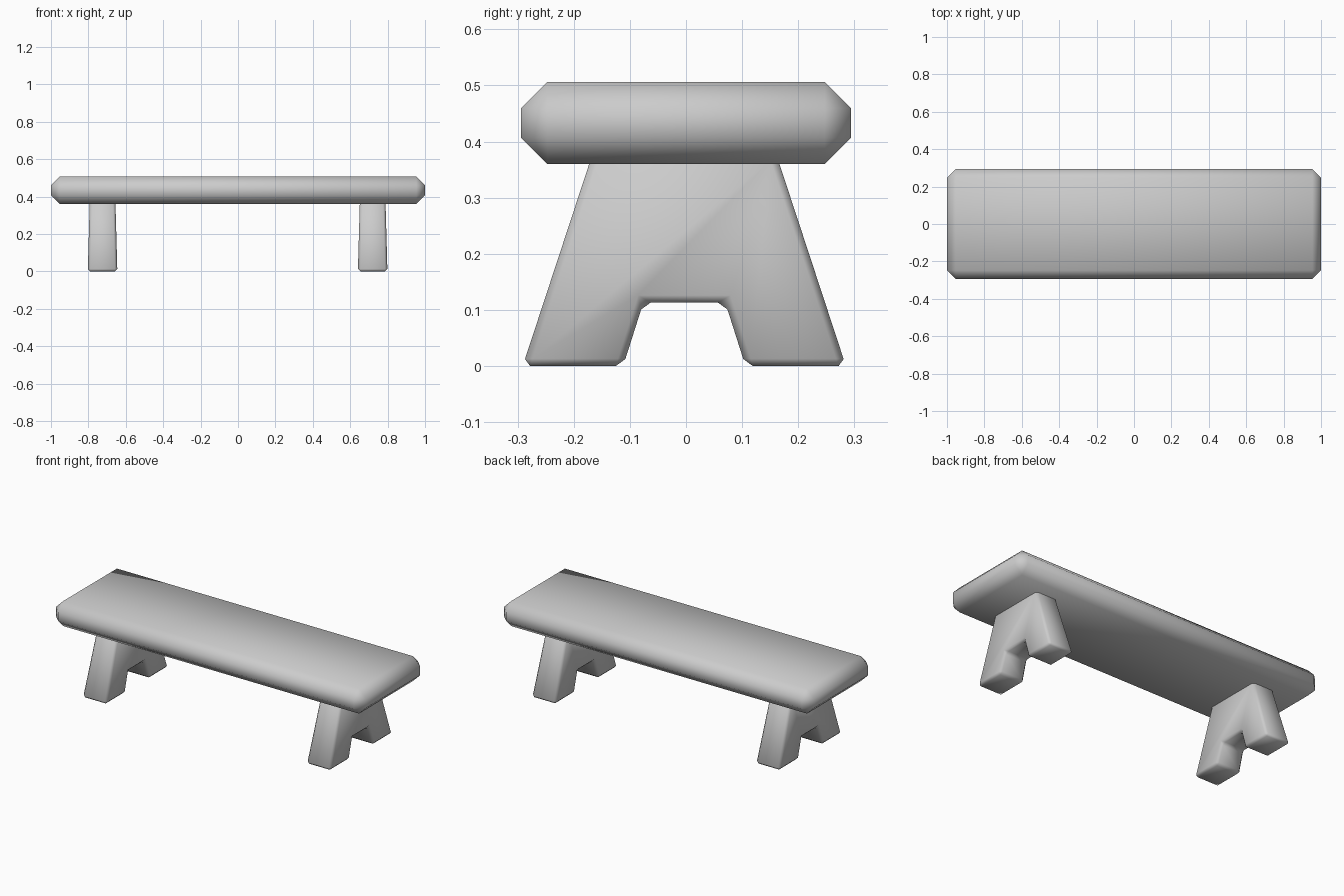
import bpy, bmesh

if "Cube" in bpy.data.objects:
    bpy.data.objects.remove(bpy.data.objects["Cube"])

def finish(bm, name, width):
    bmesh.ops.recalc_face_normals(bm, faces=bm.faces)
    mesh = bpy.data.meshes.new(name)
    bm.to_mesh(mesh)
    bm.free()
    mesh.shade_smooth()
    obj = bpy.data.objects.new(name, mesh)
    bpy.context.collection.objects.link(obj)
    bev = obj.modifiers.new("chamfer", 'BEVEL')
    bev.width = width
    bev.segments = 1
    bev.limit_method = 'ANGLE'
    bev.angle_limit = 0.5
    return obj

# Seat: thick plank with chamfered edges
bm = bmesh.new()
bmesh.ops.create_cube(bm, size=1)
for v in bm.verts:
    v.co = (v.co.x * 2, v.co.y * 0.588, 0.433 + v.co.z * 0.146)
finish(bm, "seat", 0.066 / 2 ** 0.5)

# Legs: splayed trestle profile (y, z) with a notch, thinner towards the top
HALF = [(0.288, 0), (0.163, 0.38)]
NOTCH = [(0.109, 0), (0.073, 0.113)]
profile = (HALF + [(-y, z) for y, z in reversed(HALF)]
           + [(-y, z) for y, z in NOTCH] + list(reversed(NOTCH)))

def leg(name, x):
    bm = bmesh.new()
    rings = []
    for side in (-1, 1):
        rings.append([bm.verts.new((x + side * (0.079 - 0.028 * z), y - 0.003, z))
                      for y, z in profile])
    n = len(profile)
    bm.faces.new(rings[0])
    bm.faces.new(rings[1])
    for i in range(n):
        j = (i + 1) % n
        bm.faces.new((rings[0][i], rings[0][j], rings[1][j], rings[1][i]))
    finish(bm, name, 0.013)

leg("left_leg", -0.724)
leg("right_leg", 0.720)
